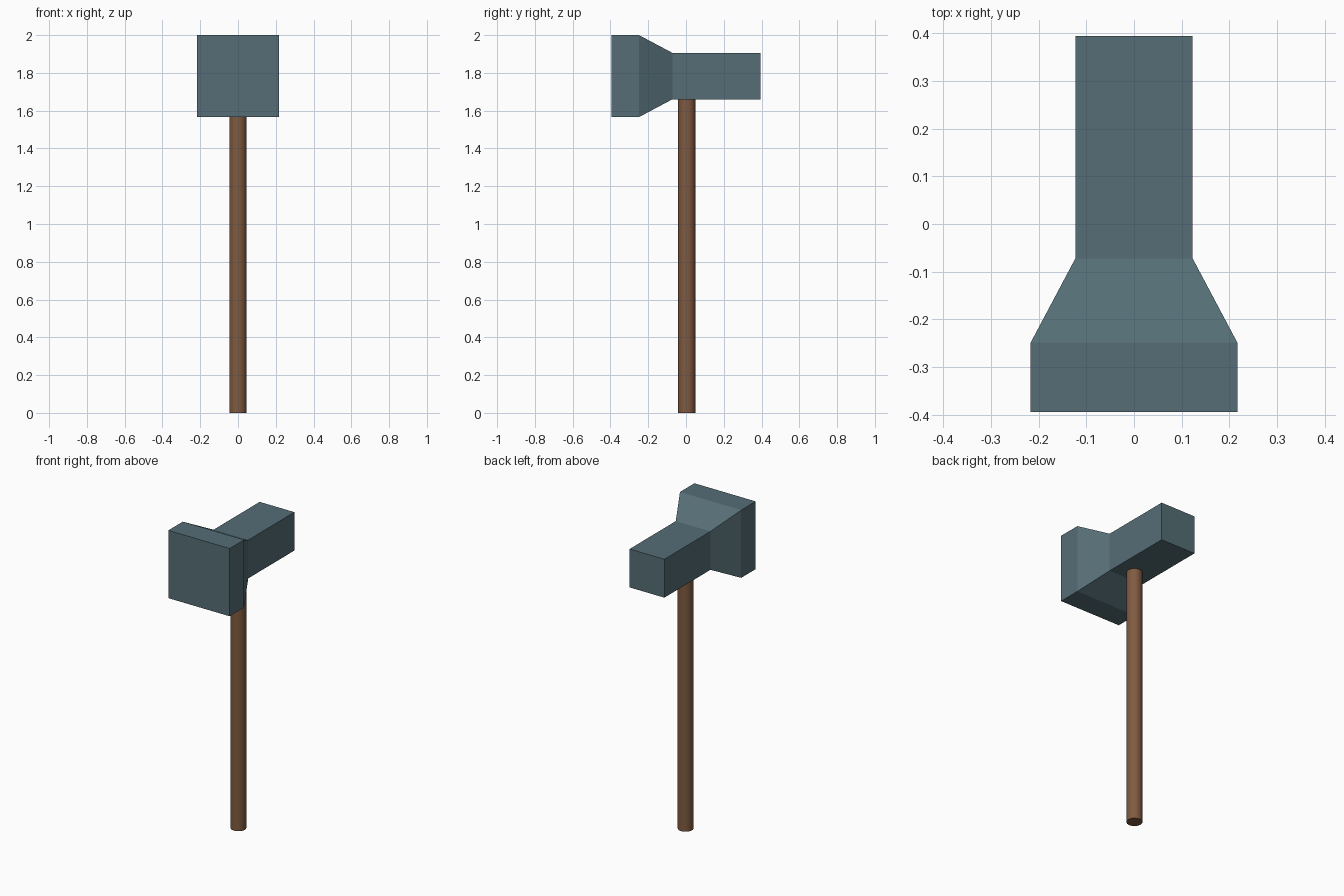
import bpy
import bmesh
import math

cube = bpy.data.objects.get("Cube")
if cube:
    bpy.data.objects.remove(cube, do_unlink=True)


def make_material(name, rgb):
    mat = bpy.data.materials.new(name)
    mat.use_nodes = True
    color = (*rgb, 1.0)
    mat.diffuse_color = color
    mat.node_tree.nodes["Principled BSDF"].inputs["Base Color"].default_value = color
    return mat


steel = make_material("blue_grey_steel", (0.092, 0.155, 0.18))
wood = make_material("brown_wood", (0.215, 0.104, 0.052))

# Hammer head: square sections (y, half width) lofted from front to back
HEAD_Z = 1.783
sections = [(-0.395, 0.217), (-0.249, 0.217), (-0.072, 0.123), (0.395, 0.123)]
bm = bmesh.new()
rings = []
for y, h in sections:
    corners = [(-h, -h), (h, -h), (h, h), (-h, h)]
    rings.append([bm.verts.new((x, y, HEAD_Z + z)) for x, z in corners])
for a, b in zip(rings, rings[1:]):
    for i in range(4):
        j = (i + 1) % 4
        bm.faces.new((a[i], a[j], b[j], b[i]))
bm.faces.new(rings[0])
bm.faces.new(rings[-1])
bmesh.ops.recalc_face_normals(bm, faces=bm.faces)
mesh = bpy.data.meshes.new("hammer_head")
bm.to_mesh(mesh)
bm.free()
head = bpy.data.objects.new("hammer_head", mesh)
bpy.context.collection.objects.link(head)
mesh.materials.append(steel)

# Round handle, its top end seated inside the head
top = HEAD_Z
bpy.ops.mesh.primitive_cylinder_add(vertices=32, radius=0.046, depth=top,
                                    location=(0, 0.004, top / 2))
handle = bpy.context.object
handle.name = "handle"
handle.data.materials.append(wood)
bpy.ops.object.shade_smooth_by_angle(angle=math.radians(30))
